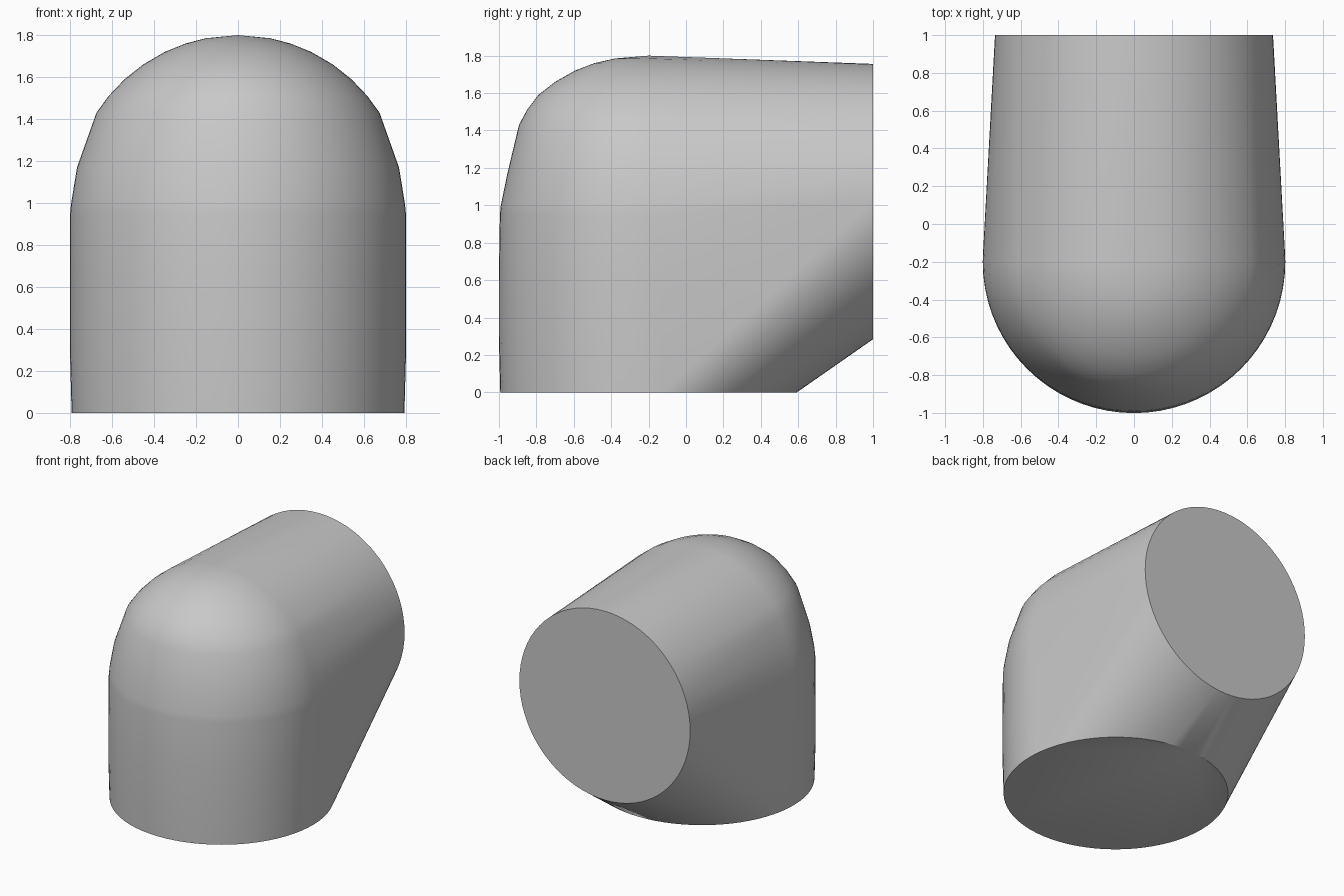
import bpy
import bmesh
import math

cube = bpy.data.objects.get("Cube")
if cube:
    bpy.data.objects.remove(cube, do_unlink=True)

SEGMENTS = 72
BEND_Y = -0.2   # axis of the upright leg
END_Z = 1.02    # axis of the horizontal leg

grey = bpy.data.materials.new("plain_grey")
grey.use_nodes = True
colour = (0.58, 0.58, 0.58, 1)
grey.diffuse_color = colour
grey.node_tree.nodes["Principled BSDF"].inputs["Base Color"].default_value = colour

bm = bmesh.new()


def arc(width, depth, place, start=0.0, sweep=2 * math.pi):
    """Add points along an ellipse; place maps (u, v) into space."""
    count = round(SEGMENTS * sweep / (2 * math.pi))
    closed = sweep > 6
    for i in range(count if closed else count + 1):
        a = start + sweep * i / count
        bm.verts.new(place(width * math.cos(a), depth * math.sin(a)))


# Upright leg: nearly straight round sections
for z, radius in ((0, 0.793), (0.3, 0.801), (0.6, 0.801)):
    arc(radius, radius, lambda u, v: (u, BEND_Y + v, z))

# Shoulder and dome: front half sections shrinking to the crown
dome = [(0.95, 0.8, 0.795), (1.0, 0.795, 0.79), (1.17, 0.767, 0.755)]
for z, depth in ((1.43, 0.693), (1.51, 0.65), (1.59, 0.59), (1.66, 0.5),
                 (1.72, 0.394), (1.76, 0.29), (1.785, 0.18)):
    dome.append((z, math.sqrt(0.64 - (z - 1) ** 2), depth))
for z, width, depth in dome:
    arc(width, depth, lambda u, v: (u, BEND_Y + v, z), math.pi, math.pi)
bm.verts.new((0, BEND_Y, 1.8))

# Horizontal leg: round open end at the back
arc(0.736, 0.736, lambda u, v: (u, 1, END_Z + v))

# Wrap the sections in one skin
hull = bmesh.ops.convex_hull(bm, input=bm.verts[:])
loose = [v for v in bm.verts if not v.link_faces]
bmesh.ops.delete(bm, geom=loose, context='VERTS')

# Merge the flat caps into single faces
for axis, target in ((2, 0), (1, 1)):
    cap = [f for f in bm.faces
           if all(abs(v.co[axis] - target) < 1e-4 for v in f.verts)]
    bmesh.ops.dissolve_faces(bm, faces=cap)
bmesh.ops.recalc_face_normals(bm, faces=bm.faces[:])

mesh = bpy.data.meshes.new("elbow_body")
bm.to_mesh(mesh)
bm.free()
mesh.materials.append(grey)
body = bpy.data.objects.new("elbow_body", mesh)
bpy.context.collection.objects.link(body)

bpy.ops.object.select_all(action='DESELECT')
body.select_set(True)
bpy.context.view_layer.objects.active = body
bpy.ops.object.shade_smooth_by_angle(angle=math.radians(35))
